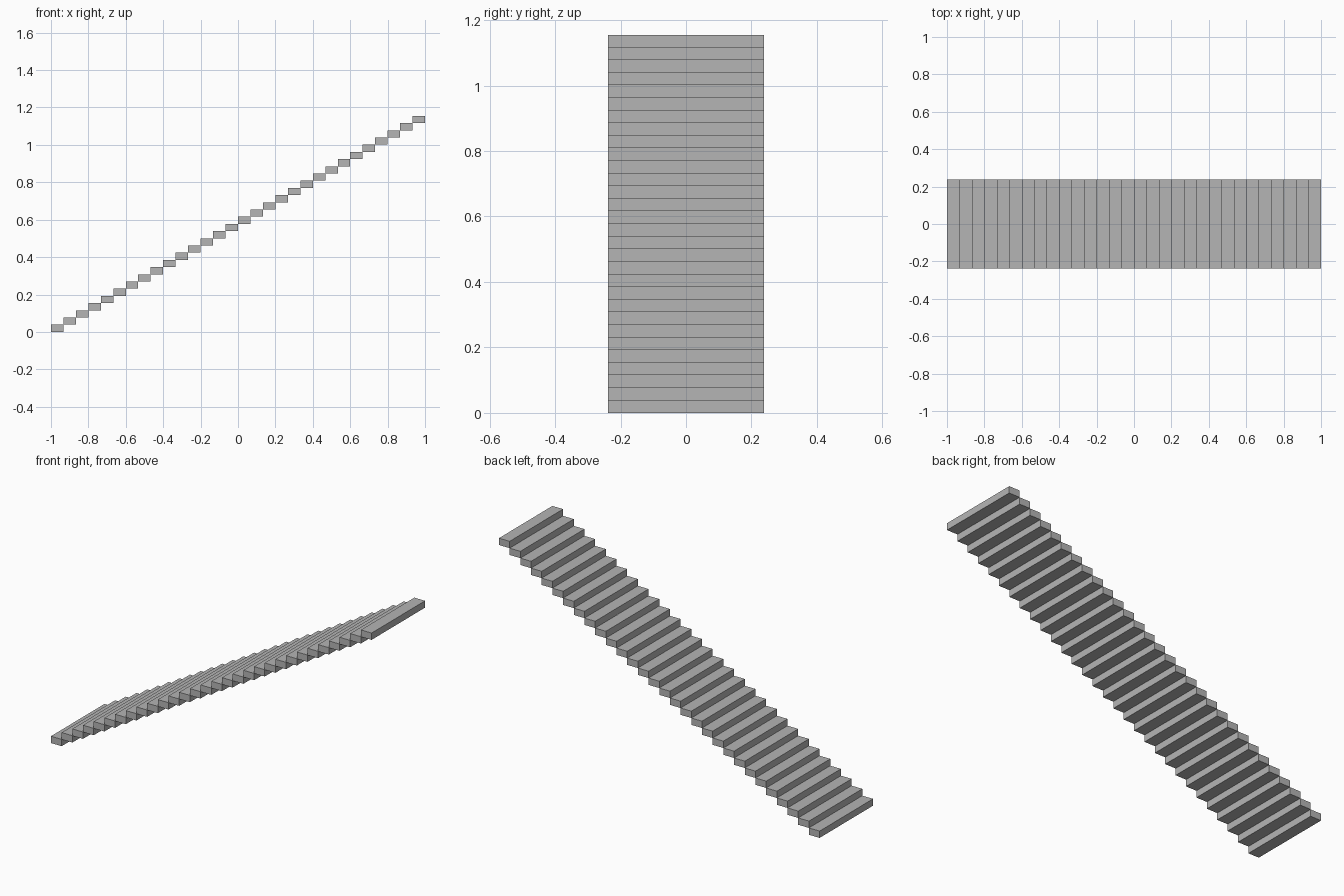
import bpy

cube = bpy.data.objects.get("Cube")
if cube:
    bpy.data.objects.remove(cube, do_unlink=True)

STEPS = 30
LENGTH, WIDTH, HEIGHT = 2.0, 0.476, 1.155
tread = LENGTH / STEPS
rise = HEIGHT / STEPS

# Plain grey stone
grey = bpy.data.materials.new("stone_grey")
grey.use_nodes = True
color = (0.46, 0.46, 0.46, 1)
grey.diffuse_color = color
grey.node_tree.nodes["Principled BSDF"].inputs["Base Color"].default_value = color

# Lowest step, a flat slab
bpy.ops.mesh.primitive_cube_add(size=1, location=(-LENGTH / 2 + tread / 2, 0, rise / 2))
stairs = bpy.context.object
stairs.name = "stair_steps"
stairs.scale = (tread, WIDTH, rise)
bpy.ops.object.transform_apply(location=False, rotation=False, scale=True)
stairs.data.materials.append(grey)

# Repeat the slab up the flight, each resting at the top edge of the last
flight = stairs.modifiers.new("flight", 'ARRAY')
flight.count = STEPS
flight.use_relative_offset = False
flight.use_constant_offset = True
flight.constant_offset_displace = (tread, 0, rise)
